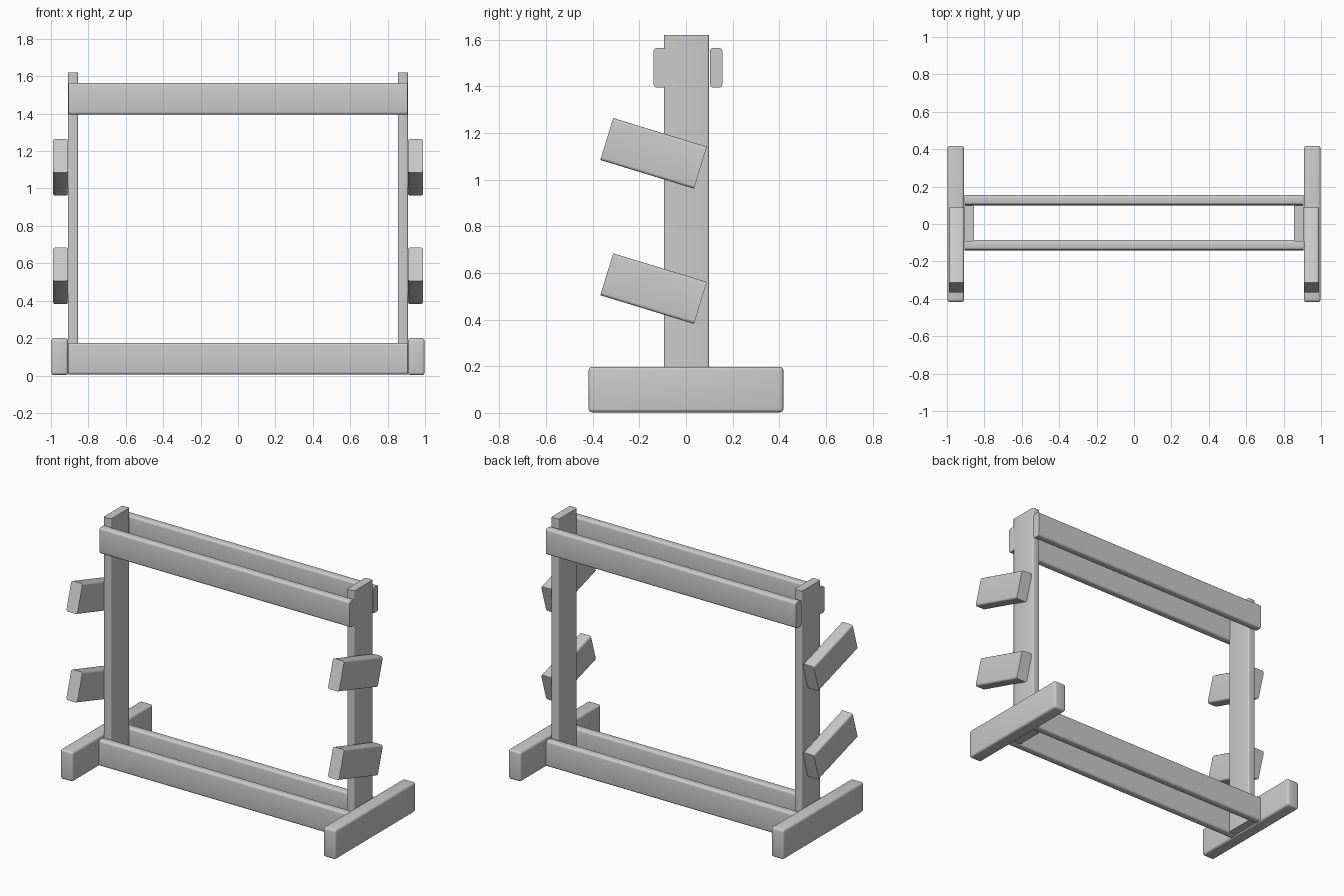
import bpy, bmesh, math
from mathutils import Vector

if "Cube" in bpy.data.objects:
    bpy.data.objects.remove(bpy.data.objects["Cube"])


def plank(name, center, size, axis, radius=0.015, all_edges=False, tilt=0.0):
    """Box with rounded edges along its length axis (or on every edge)."""
    bm = bmesh.new()
    bmesh.ops.create_cube(bm, size=1)
    bmesh.ops.scale(bm, vec=Vector(size), verts=bm.verts)
    edges = []
    for e in bm.edges:
        d = (e.verts[0].co - e.verts[1].co).normalized()
        if all_edges or abs(d[axis]) > 0.9:
            edges.append(e)
    bmesh.ops.bevel(bm, geom=edges, offset=radius, segments=4,
                    profile=0.5, affect='EDGES')
    mesh = bpy.data.meshes.new(name)
    bm.to_mesh(mesh)
    bm.free()
    ob = bpy.data.objects.new(name, mesh)
    ob.location = center
    ob.rotation_euler.x = tilt
    bpy.context.collection.objects.link(ob)
    bpy.ops.object.select_all(action='DESELECT')
    ob.select_set(True)
    bpy.context.view_layer.objects.active = ob
    bpy.ops.object.shade_smooth_by_angle(angle=math.radians(35))
    return ob


X, Y, Z = 0, 1, 2

for side, s in (("left", -1), ("right", 1)):
    # Upright post
    plank(f"{side}_post", (s * 0.882, 0.002, 0.815), (0.054, 0.193, 1.61), Z, 0.008)
    # Floor foot
    plank(f"{side}_foot", (s * 0.953, 0, 0.1), (0.09, 0.835, 0.195), Y, 0.015, True)
    # Tilted holder arms
    for level, z in (("lower", 0.533), ("upper", 1.113)):
        plank(f"{side}_{level}_arm", (s * 0.949, -0.139, z), (0.08, 0.42, 0.188),
              Y, 0.013, tilt=math.radians(-17))

# Long rails, front and back
for level, z, shift in (("bottom", 0.09, -0.004), ("top", 1.48, 0.0)):
    for place, y in (("front", -0.112), ("back", 0.129)):
        plank(f"{level}_{place}_rail", (0, y + shift, z), (1.815, 0.054, 0.17), X)
